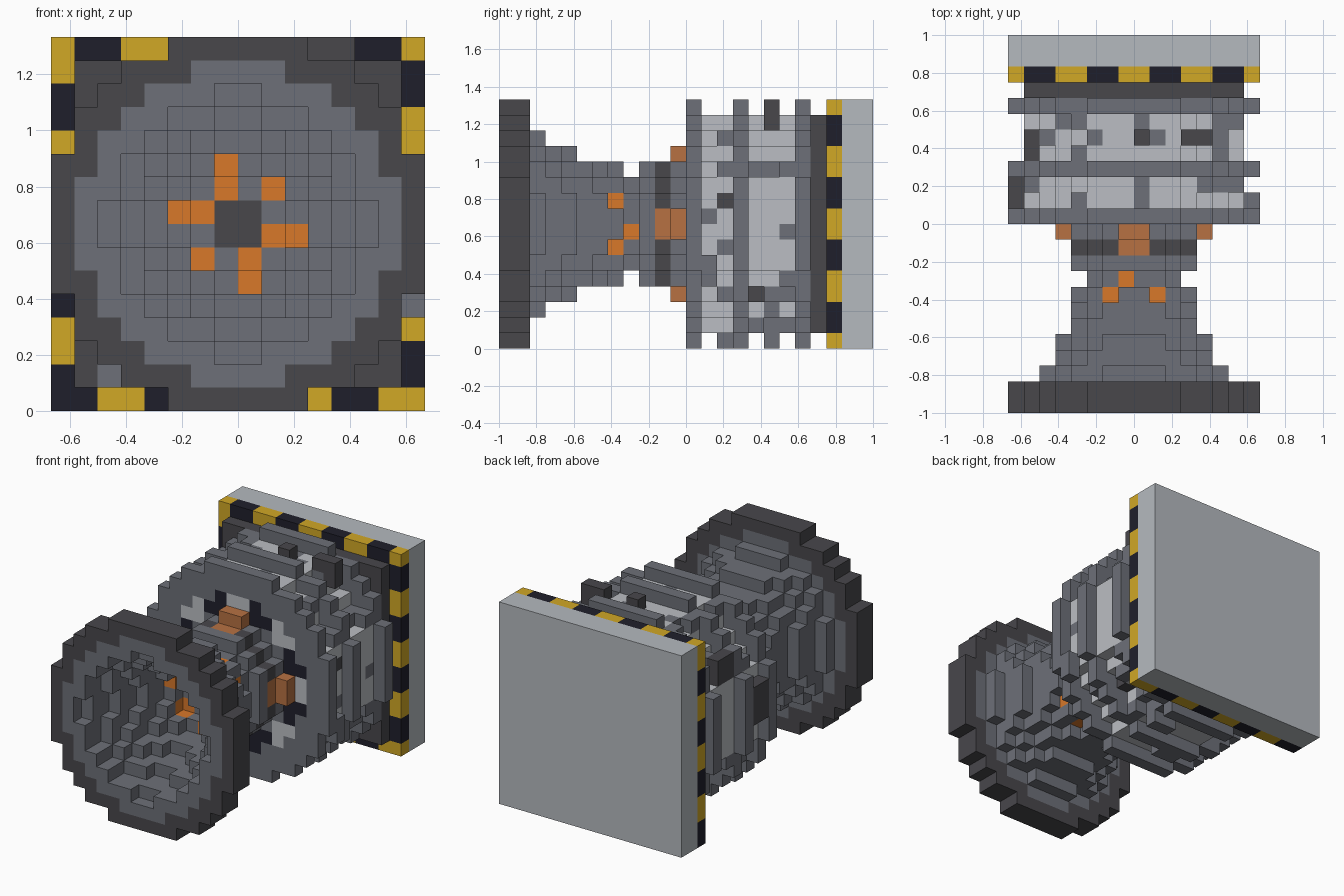
import bpy
import bmesh
import random
from mathutils import Vector

random.seed(7)
cube = bpy.data.objects.get("Cube")
if cube:
    bpy.data.objects.remove(cube)

U = 1 / 12            # edge length of one block
AXES = [Vector(v) for v in ((1, 0, 0), (0, 1, 0), (0, 0, 1))]


def material(name, rgb):
    lin = [((c / 255 + 0.055) / 1.055) ** 2.4 for c in rgb] + [1]
    m = bpy.data.materials.new(name)
    m.use_nodes = True
    m.diffuse_color = lin
    m.node_tree.nodes["Principled BSDF"].inputs["Base Color"].default_value = lin
    return m


MATS = {
    "dark": material("charcoal", (72, 71, 75)),
    "grey": material("steel grey", (109, 112, 120)),
    "light": material("light grey", (187, 190, 195)),
    "plate": material("plate grey", (181, 186, 191)),
    "orange": material("hot orange", (216, 120, 42)),
    "copper": material("copper", (183, 113, 66)),
    "navy": material("stripe black", (31, 31, 43)),
    "yellow": material("stripe yellow", (209, 168, 38)),
}


def blocks(name, cells):
    """Mesh a dictionary of (i, layer, k) -> colour, keeping outer faces only."""
    bm = bmesh.new()
    keys = list(MATS)
    verts = {}

    def vert(p):
        key = tuple(round(c) for c in p)
        if key not in verts:
            x, y, z = key
            verts[key] = bm.verts.new(((x - 8) * U, (y - 12) * U, z * U))
        return verts[key]

    for cell, colour in cells.items():
        p = Vector(cell)
        for a in range(3):
            b, c = AXES[(a + 1) % 3], AXES[(a + 2) % 3]
            for side in (0, 1):
                if tuple(round(v) for v in p + AXES[a] * (side * 2 - 1)) in cells:
                    continue
                o = p + AXES[a] * side
                ring = [o, o + b, o + b + c, o + c]
                if not side:
                    ring.reverse()
                f = bm.faces.new([vert(q) for q in ring])
                f.material_index = keys.index(colour)
    mesh = bpy.data.meshes.new(name)
    bm.to_mesh(mesh)
    bm.free()
    for m in MATS.values():
        mesh.materials.append(m)
    obj = bpy.data.objects.new(name, mesh)
    bpy.context.collection.objects.link(obj)
    return obj


def disc(layers, outer, inner, colour):
    """Round slab of blocks; colour is a name or a rule of (x, z)."""
    out = {}
    for j in layers:
        for i in range(16):
            for k in range(16):
                x, z = i - 7.5, k - 7.5
                if inner ** 2 <= x * x + z * z < outer ** 2:
                    out[i, j, k] = colour(x, z) if callable(colour) else colour
    return out


def square(layer, lo, hi, colour):
    return {(i, layer, k): colour(i, k)
            for i in range(lo, hi) for k in range(lo, hi)}


# Glowing swirl at the throat, with slots that reach the outside
def throat_colour(x, z):
    if max(abs(x), abs(z)) < 1:
        return "dark"
    swirl = min(abs(x), abs(z)) < 1 and x * z < 0 and max(abs(x), abs(z)) < 3
    corner = abs(x) == abs(z) == 1.5 and x * z > 0
    return "orange" if swirl or corner else "grey"


def slot_colour(x, z):
    a, b = sorted((abs(x), abs(z)))
    return "orange" if a == 1.5 and b == 2.5 else throat_colour(x, z)


# Hollow bell narrowing by a steady step per layer, inside a dark rim
WALL = 1.1


def bell_radius(j):
    return 6.7 - 0.45 * j


bell = {}
for j in range(8):
    rule = slot_colour if j == 7 else "grey"
    bell |= disc([j], bell_radius(j), bell_radius(j) - WALL, rule)
bell |= disc([8], bell_radius(8), 0, throat_colour)
blocks("nozzle_bell", bell)
blocks("nozzle_rim", disc([0], 8, bell_radius(0), "dark")
       | disc([1], 8, bell_radius(0), "dark")
       | disc([1], bell_radius(0), bell_radius(1), "grey"))


# Neck with a dark band and four copper lugs
def band_colour(x, z):
    return "copper" if min(abs(x), abs(z)) < 1 else "dark"


blocks("neck", disc([9, 11], 4, 0, "grey") | disc([10], 4, 0, band_colour))
lugs = {}
for n in (7, 8):
    for edge in (3, 12):
        lugs[n, 11, edge] = "copper"
        lugs[edge, 11, n] = "copper"
blocks("neck_lugs", lugs)


# Engine body: light drum, three grey collars
def front_collar(x, z):
    if not 20 < x * x + z * z < 34:
        return "grey"
    return "navy" if 1 < min(abs(x), abs(z)) < 3 else "light"


def drum_colour(x, z):
    return random.choices(("light", "grey", "dark"), (88, 10, 2))[0]


blocks("front_collar", disc([12], 8, 0, front_collar))
blocks("middle_collar", disc([15], 8, 0, "grey"))
blocks("rear_collar", disc([19], 8, 0, "grey"))
blocks("front_drum", disc([13, 14], 7, 0, drum_colour))
blocks("rear_drum", disc([16, 17, 18], 7, 0, drum_colour))

# Small fittings standing on the drum: (i range, layer range, k range, colour)
fittings = {}
for ir, jr, kr, colour in (
        ((11, 13), (17, 18), (14, 16), "dark"),
        ((8, 9), (17, 18), (14, 16), "dark"),
        ((1, 2), (16, 18), (9, 13), "dark"),
        ((0, 1), (13, 15), (7, 10), "dark"),
        ((15, 16), (13, 14), (4, 6), "grey"),
        ((14, 15), (17, 19), (9, 10), "dark"),
        ((14, 15), (18, 19), (4, 5), "grey"),
        ((6, 8), (14, 15), (0, 1), "grey"),
        ((9, 11), (17, 18), (0, 1), "grey"),
        ((2, 3), (20, 22), (1, 2), "grey")):
    for i in range(*ir):
        for j in range(*jr):
            for k in range(*kr):
                fittings[i, j, k] = colour
for cell in disc([13, 14, 16, 17, 18], 7.45, 7, "grey"):
    if random.random() < 0.2:
        fittings[cell] = "grey"
blocks("drum_fittings", fittings)

# Mounting base: dark square, hazard striped frame, plain back plate
base = square(20, 1, 15, lambda i, k: "dark")
del base[2, 20, 1]
blocks("base_step", base)


def hazard(i, k):
    if k == 15 or i == 15:
        n = i if k == 15 else k
        return "navy" if (n + 1) // 2 % 2 else "yellow"
    if i == 0 or k == 0:
        n = i if k == 0 else k
        return "yellow" if n // 2 % 2 else "navy"
    return "dark"


frame = square(21, 0, 16, hazard)
del frame[2, 21, 1]
blocks("hazard_frame", frame)

bpy.ops.mesh.primitive_cube_add(size=1, location=(0, 11 * U, 8 * U))
plate = bpy.context.object
plate.name = "back_plate"
plate.scale = (16 * U, 2 * U, 16 * U)
plate.data.materials.append(MATS["plate"])
